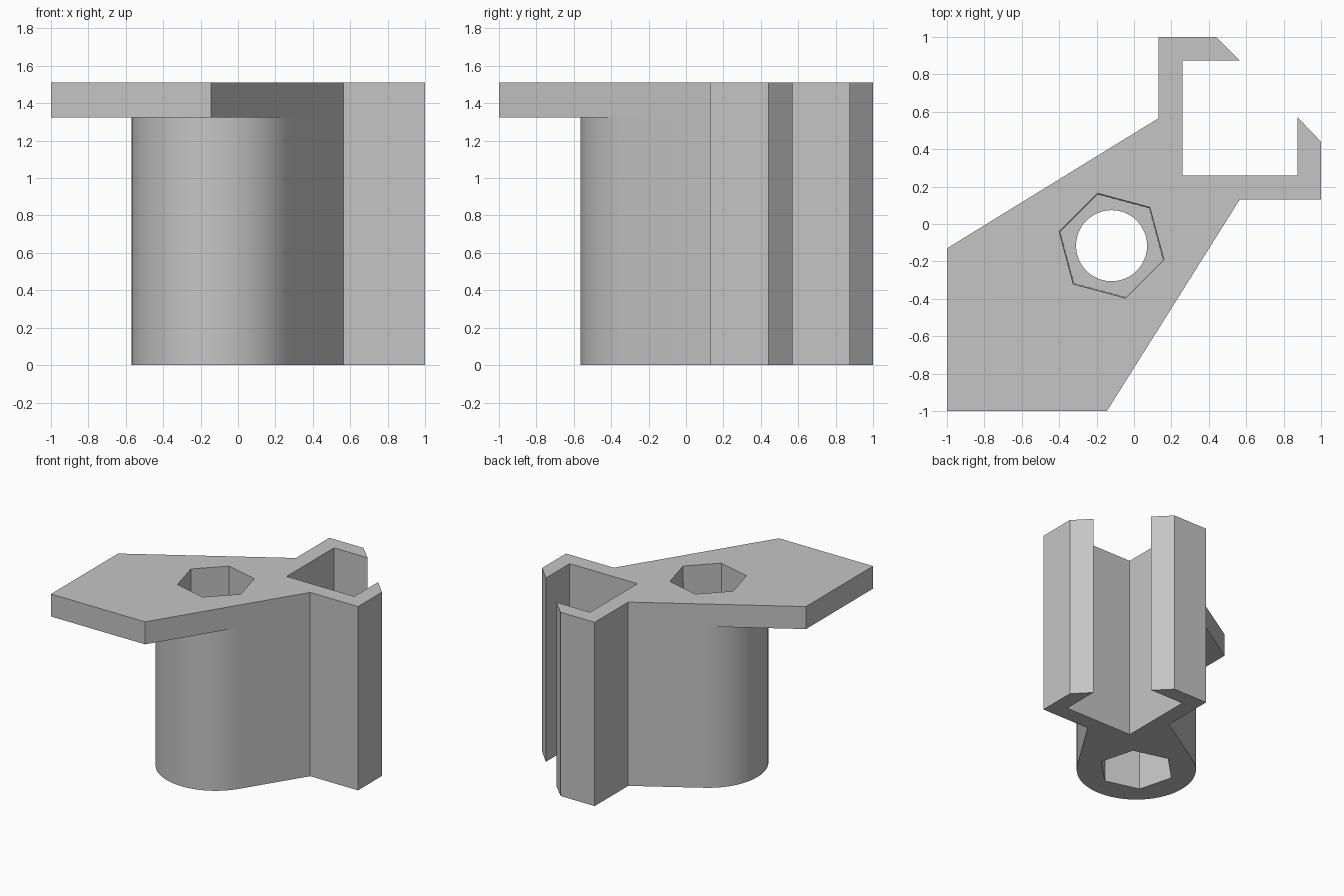
import bpy, bmesh, math
from mathutils import Vector

if "Cube" in bpy.data.objects:
    bpy.data.objects.remove(bpy.data.objects["Cube"], do_unlink=True)

HEIGHT, PLATE_BOTTOM = 1.51, 1.325
CENTRE = Vector((-0.12, -0.116))
POCKET = 0.5

grey = bpy.data.materials.new("plain grey")
grey.use_nodes = True
colour = (0.56, 0.56, 0.56, 1)
grey.diffuse_color = colour
grey.node_tree.nodes["Principled BSDF"].inputs["Base Color"].default_value = colour


def make_object(name, bm):
    bmesh.ops.recalc_face_normals(bm, faces=bm.faces)
    mesh = bpy.data.meshes.new(name)
    bm.to_mesh(mesh)
    bm.free()
    mesh.materials.append(grey)
    obj = bpy.data.objects.new(name, mesh)
    bpy.context.collection.objects.link(obj)
    return obj


def prism(name, outline, low, high):
    bm = bmesh.new()
    face = bm.faces.new([bm.verts.new((p[0], p[1], low)) for p in outline])
    top = bmesh.ops.extrude_face_region(bm, geom=[face])["geom"]
    verts = [v for v in top if isinstance(v, bmesh.types.BMVert)]
    bmesh.ops.translate(bm, verts=verts, vec=(0, 0, high - low))
    return make_object(name, bm)


def column(name, sides, turn, low, high, r_low, r_high):
    bm = bmesh.new()
    bmesh.ops.create_cone(bm, cap_ends=True, segments=sides, radius1=r_low,
                          radius2=r_high, depth=high - low)
    for v in bm.verts:
        a, r = math.atan2(v.co.y, v.co.x) + turn, v.co.xy.length
        v.co = (CENTRE.x + r * math.cos(a), CENTRE.y + r * math.sin(a),
                v.co.z + (low + high) / 2)
    return make_object(name, bm)


def combine(target, tool, operation):
    tool.hide_render = True
    mod = target.modifiers.new(operation.lower(), 'BOOLEAN')
    mod.operation, mod.solver, mod.object = operation, 'EXACT', tool
    bpy.context.view_layer.objects.active = target
    bpy.ops.object.modifier_apply(modifier=mod.name)
    bpy.data.objects.remove(tool, do_unlink=True)


def foot(a, b):
    a, d = Vector(a), (Vector(b) - Vector(a)).normalized()
    return a + d * (CENTRE - a).dot(d)


# Clip outline, running from the left root of the neck round to the right root
clip = [(0.565, 0.13), (1, 0.13), (1, 0.44), (0.875, 0.57), (0.875, 0.26),
        (0.26, 0.26), (0.26, 0.875), (0.565, 0.875), (0.44, 1), (0.13, 1),
        (0.13, 0.565)]
plate_corners = [(-1, -0.13), (-1, -1), (-0.145, -1)]

# Rounded back of the body, tangent to both plate edges
start = foot(plate_corners[0], clip[-1]) - CENTRE
end = foot(plate_corners[-1], clip[0]) - CENTRE
a0 = math.atan2(start.y, start.x)
a1 = math.atan2(end.y, end.x) + math.tau
arc = []
steps = 48
for i in range(steps + 1):
    t = i / steps
    a, r = a0 + (a1 - a0) * t, start.length + (end.length - start.length) * t
    arc.append((CENTRE.x + r * math.cos(a), CENTRE.y + r * math.sin(a)))

# Body with clip, joined to the top plate
body = prism("clip_bracket", clip + arc, 0, HEIGHT)
plate = prism("top_plate", clip + plate_corners, PLATE_BOTTOM, HEIGHT)
combine(body, plate, 'UNION')

# Bolt hole and a six-sided pocket at each end
turn = math.radians(15)
combine(body, column("bolt_hole", 48, 0, -0.1, HEIGHT + 0.1, 0.19, 0.19), 'DIFFERENCE')
combine(body, column("upper_pocket", 6, turn, HEIGHT - POCKET, HEIGHT + 0.1, 0.284, 0.291), 'DIFFERENCE')
combine(body, column("lower_pocket", 6, turn, -0.1, POCKET, 0.291, 0.284), 'DIFFERENCE')

# Merge leftover flat seams and shade the round parts
bm = bmesh.new()
bm.from_mesh(body.data)
bmesh.ops.remove_doubles(bm, verts=bm.verts, dist=0.0002)
bmesh.ops.dissolve_limit(bm, angle_limit=math.radians(0.5), verts=bm.verts, edges=bm.edges)
bm.to_mesh(body.data)
bm.free()
bpy.ops.object.select_all(action='DESELECT')
body.select_set(True)
bpy.context.view_layer.objects.active = body
bpy.ops.object.shade_smooth_by_angle(angle=math.radians(25))
